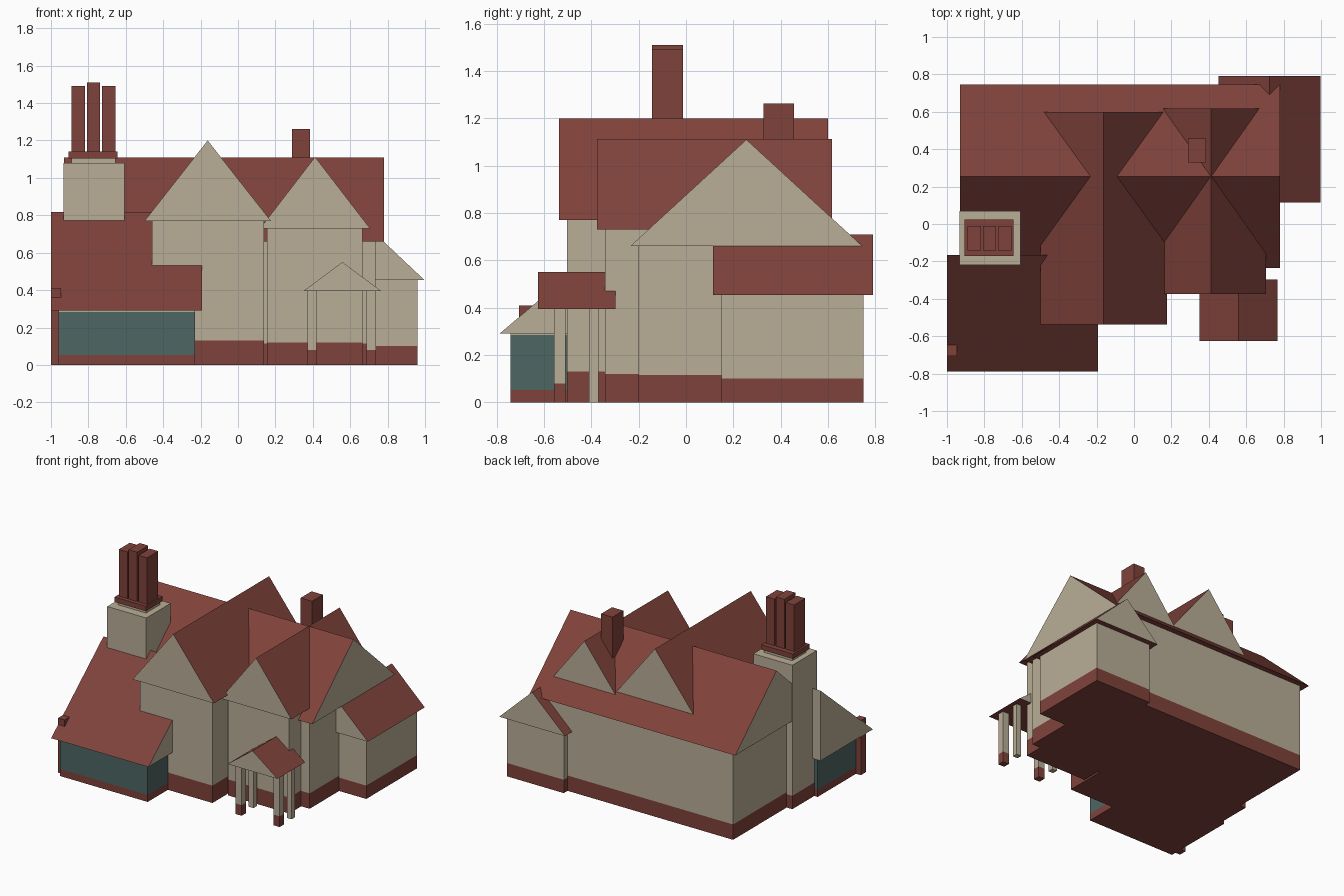
import bpy
import bmesh

if "Cube" in bpy.data.objects:
    bpy.data.objects.remove(bpy.data.objects["Cube"])


def material(name, rgb):
    m = bpy.data.materials.new(name)
    m.diffuse_color = (*rgb, 1)
    m.use_nodes = True
    m.node_tree.nodes["Principled BSDF"].inputs["Base Color"].default_value = m.diffuse_color
    return m


RED = material("brick_red", (0.216, 0.055, 0.044))
CREAM = material("cream_render", (0.49, 0.42, 0.31))
GREEN = material("green_glass", (0.074, 0.133, 0.125))


def finish(name, bm, mats):
    bmesh.ops.recalc_face_normals(bm, faces=bm.faces)
    mesh = bpy.data.meshes.new(name)
    bm.to_mesh(mesh)
    bm.free()
    for m in mats:
        mesh.materials.append(m)
    ob = bpy.data.objects.new(name, mesh)
    bpy.context.collection.objects.link(ob)
    return ob


def block(name, x, y, levels, mats):
    """Box over x and y ranges, cut at each level, one material per band."""
    bm = bmesh.new()
    rings = [[bm.verts.new((px, py, z)) for px, py in
              ((x[0], y[0]), (x[1], y[0]), (x[1], y[1]), (x[0], y[1]))]
             for z in levels]
    bm.faces.new(rings[0])
    bm.faces.new(rings[-1]).material_index = len(mats) - 1
    for band, (a, b) in enumerate(zip(rings, rings[1:])):
        for i in range(4):
            j = (i + 1) % 4
            bm.faces.new((a[i], a[j], b[j], b[i])).material_index = band
    return finish(name, bm, mats)


def roof(name, profile, span, along):
    """Triangular prism with red slopes and cream upright faces."""
    bm = bmesh.new()
    ends = []
    for s in span:
        ends.append([bm.verts.new((s, p, z) if along == 'x' else (p, s, z))
                     for p, z in profile])
    bm.faces.new(ends[0])
    bm.faces.new(ends[1])
    for i in range(3):
        j = (i + 1) % 3
        bm.faces.new((ends[0][i], ends[0][j], ends[1][j], ends[1][i]))
    bm.normal_update()
    for f in bm.faces:
        f.material_index = 1 if abs(f.normal.z) < 0.01 else 0
    return finish(name, bm, [RED, CREAM])


def gable(mid, half, eave, ridge):
    return [(mid - half, eave), (mid + half, eave), (mid, ridge)]


# Walls with brick plinths
for name, x, y, base, top in (
        ("main_walls", (-0.885, 0.735), (-0.2, 0.705), 0.115, 0.665),
        ("large_gable_walls", (-0.46, 0.14), (-0.503, 0.1), 0.13, 0.775),
        ("small_gable_walls", (0.155, 0.665), (-0.342, 0.1), 0.12, 0.735),
        ("side_wing_walls", (0.49, 0.96), (0.15, 0.75), 0.1, 0.46),
        ("chimney_breast", (-0.932, -0.608), (-0.22, 0.07), 0.1, 1.08)):
    block(name, x, y, (0, base, top), [RED, CREAM])

# Glazed lean-to
block("lean_to_walls", (-0.96, -0.23), (-0.742, -0.19),
      (0, 0.053, 0.284, 0.3), [RED, GREEN, CREAM])

# Roofs
roof("main_roof", gable(0.255, 0.49, 0.66, 1.11), (-0.93, 0.78), 'x')
roof("large_gable_roof", gable(-0.162, 0.338, 0.77, 1.2), (-0.537, 0.6), 'y')
roof("small_gable_roof", gable(0.412, 0.294, 0.73, 1.112), (-0.375, 0.617), 'y')
roof("side_wing_roof", gable(0.725, 0.273, 0.453, 0.71), (0.115, 0.79), 'y')
roof("porch_roof", gable(0.558, 0.208, 0.395, 0.55), (-0.625, -0.298), 'y')
roof("lean_to_roof", [(-0.788, 0.29), (-0.167, 0.29), (-0.167, 0.817)],
     (-1.0, -0.192), 'x')

# Porch posts: front pair on brick feet, rear pair plain
for side, x in (("left", 0.396), ("right", 0.712)):
    block("front_post_" + side, (x - 0.025, x + 0.025), (-0.558, -0.508),
          (0, 0.08, 0.4), [RED, CREAM])
    block("rear_post_" + side, (x - 0.02, x + 0.02), (-0.41, -0.37),
          (0, 0.4), [CREAM])

# Large chimney: neck, cap and three stacks
block("chimney_neck", (-0.89, -0.655), (-0.155, 0.01), (1.07, 1.105), [CREAM])
block("chimney_cap", (-0.905, -0.645), (-0.172, 0.025), (1.103, 1.14), [RED])
for i, top in enumerate((1.49, 1.51, 1.49)):
    x = -0.89 + i * 0.082
    block(f"chimney_stack_{i + 1}", (x, x + 0.071), (-0.143, -0.012),
          (1.13, top), [RED])

# Small chimneys
block("rear_chimney", (0.29, 0.385), (0.328, 0.457), (0.75, 1.262), [RED])
block("lean_to_chimney", (-1.0, -0.946), (-0.705, -0.645), (0, 0.41), [RED])
